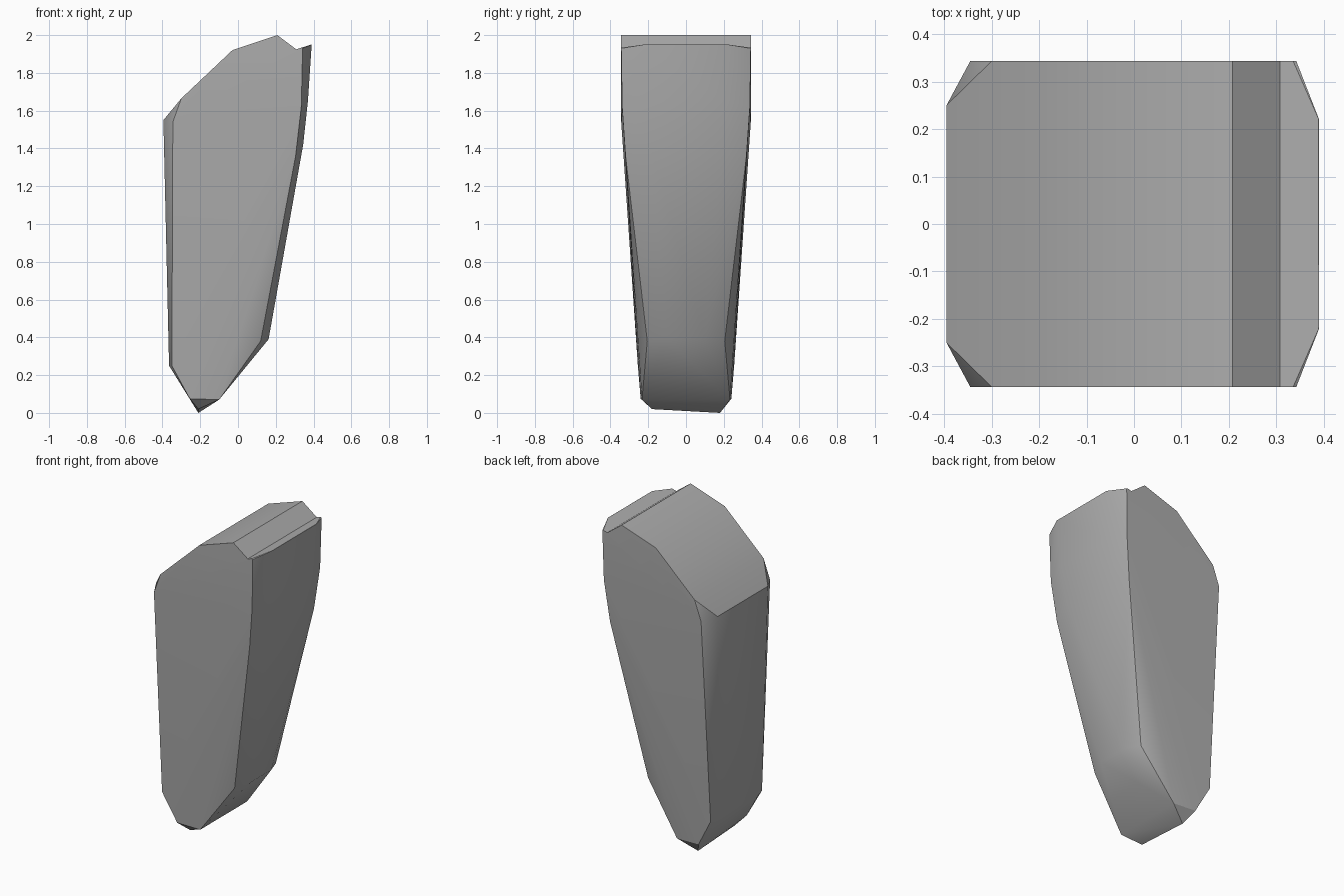
import bpy
import bmesh
import math

cube = bpy.data.objects.get("Cube")
if cube:
    bpy.data.objects.remove(cube, do_unlink=True)

stone = bpy.data.materials.new("stone grey")
stone.use_nodes = True
grey = (0.42, 0.42, 0.42, 1)
stone.diffuse_color = grey
stone.node_tree.nodes["Principled BSDF"].inputs["Base Color"].default_value = grey


def hull_object(name, points):
    """Make a solid from the convex hull of the points."""
    bm = bmesh.new()
    for p in points:
        bm.verts.new(p)
    result = bmesh.ops.convex_hull(bm, input=bm.verts)
    loose = {v for v in result["geom_interior"] if isinstance(v, bmesh.types.BMVert)}
    bmesh.ops.delete(bm, geom=list(loose), context="VERTS")
    bmesh.ops.recalc_face_normals(bm, faces=bm.faces)
    mesh = bpy.data.meshes.new(name)
    bm.to_mesh(mesh)
    bm.free()
    obj = bpy.data.objects.new(name, mesh)
    bpy.context.collection.objects.link(obj)
    mesh.materials.append(stone)
    return obj


# Corner pairs (x, half depth, z), mirrored front to back
corners = [
    # top ridge profile
    (-0.30, 0.343, 1.665), (-0.03, 0.343, 1.92), (0.208, 0.343, 2.0),
    # left edge of the broad faces and narrow left face
    (-0.345, 0.343, 1.54), (-0.35, 0.255, 0.25),
    (-0.395, 0.25, 1.55), (-0.365, 0.20, 0.25),
    # right edge of the broad faces
    (0.342, 0.343, 1.93), (0.335, 0.338, 1.62), (0.305, 0.32, 1.36), (0.12, 0.205, 0.38),
    # bowed right face
    (0.39, 0.22, 1.95), (0.37, 0.21, 1.65), (0.345, 0.19, 1.42), (0.162, 0.10, 0.39),
    # blunt foot
    (-0.255, 0.24, 0.075), (-0.10, 0.233, 0.07),
]
points = [(x, side * y, z) for x, y, z in corners for side in (-1, 1)]
points += [(-0.21, -0.18, 0.02), (-0.21, 0.18, 0.0)]
body = hull_object("stone_body", points)

# Notch behind the raised lip on the right of the top
notch = [(0.168, 2.03), (0.308, 1.925), (0.43, 1.963), (0.43, 2.1), (0.168, 2.1)]
cutter = hull_object("notch_cutter", [(x, y, z) for x, z in notch for y in (-0.5, 0.5)])
cutter.hide_render = True
cut = body.modifiers.new("notch", "BOOLEAN")
cut.operation = "DIFFERENCE"
cut.solver = "EXACT"
cut.object = cutter

bpy.ops.object.select_all(action="DESELECT")
body.select_set(True)
bpy.context.view_layer.objects.active = body
bpy.ops.object.modifier_apply(modifier=cut.name)
bpy.data.objects.remove(cutter, do_unlink=True)
bpy.ops.object.shade_smooth_by_angle(angle=math.radians(32))
